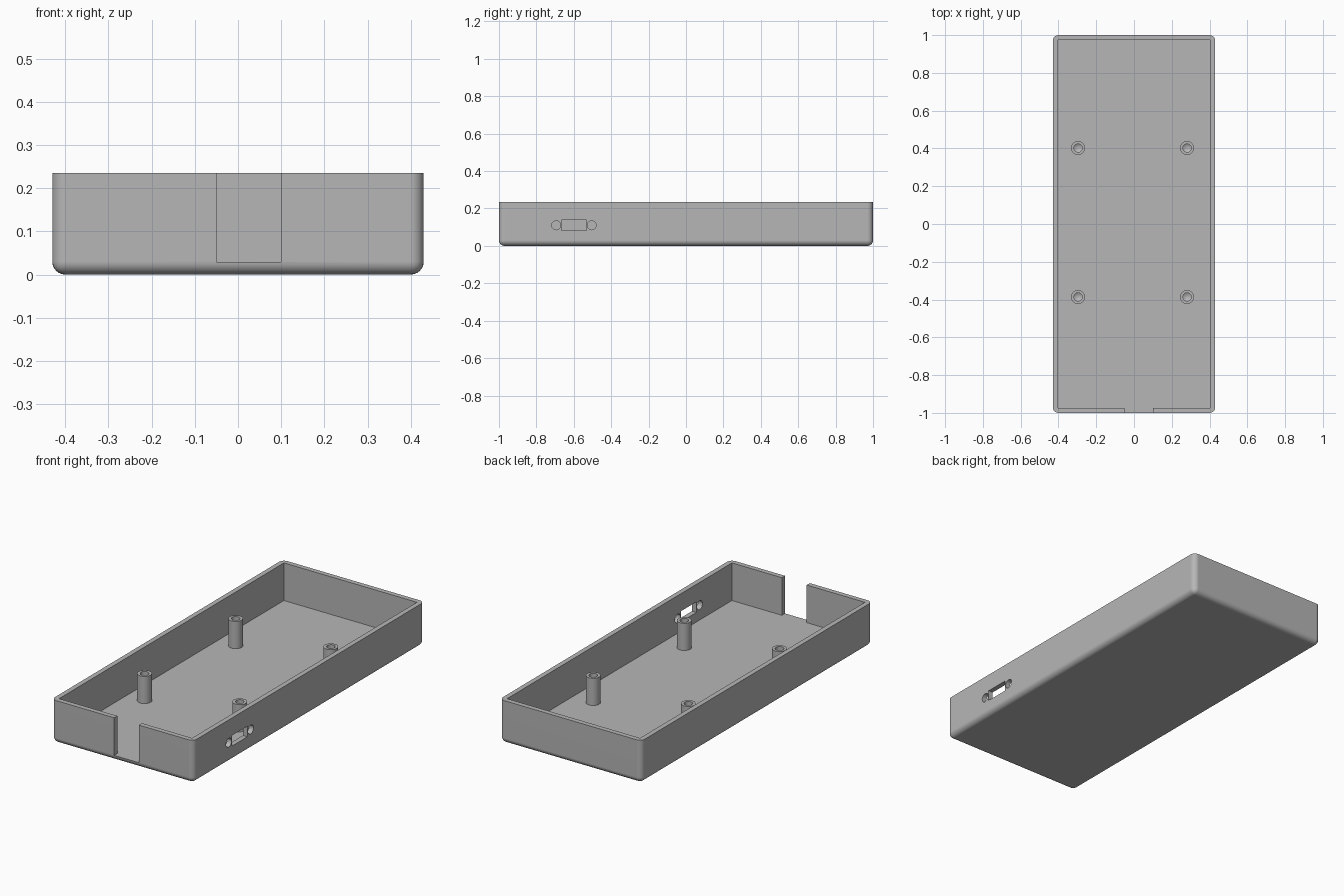
import bpy, bmesh, math
from mathutils import Matrix, Vector

cube = bpy.data.objects.get("Cube")
if cube:
    bpy.data.objects.remove(cube, do_unlink=True)

# Overall sizes
HALF_X, HALF_Y, HEIGHT = 0.43, 1.0, 0.235
WALL, FLOOR, ROUND = 0.027, 0.029, 0.03

grey = bpy.data.materials.new("plain grey")
grey.use_nodes = True
grey.diffuse_color = (0.47, 0.47, 0.47, 1)
grey.node_tree.nodes["Principled BSDF"].inputs["Base Color"].default_value = grey.diffuse_color


def make_object(name, bm):
    bmesh.ops.recalc_face_normals(bm, faces=bm.faces)
    mesh = bpy.data.meshes.new(name)
    bm.to_mesh(mesh)
    bm.free()
    mesh.materials.append(grey)
    obj = bpy.data.objects.new(name, mesh)
    bpy.context.collection.objects.link(obj)
    return obj


def box_mesh(low, high):
    low, high = Vector(low), Vector(high)
    bm = bmesh.new()
    bmesh.ops.create_cube(bm, size=1)
    bmesh.ops.scale(bm, vec=high - low, verts=bm.verts)
    bmesh.ops.translate(bm, vec=(low + high) / 2, verts=bm.verts)
    return bm


def select_only(obj):
    bpy.ops.object.select_all(action='DESELECT')
    obj.select_set(True)
    bpy.context.view_layer.objects.active = obj


def cut(target, cutter):
    cutter.hide_render = True
    mod = target.modifiers.new("cut", 'BOOLEAN')
    mod.operation, mod.solver, mod.object = 'DIFFERENCE', 'EXACT', cutter
    select_only(target)
    bpy.ops.object.modifier_apply(modifier=mod.name)
    bpy.data.objects.remove(cutter, do_unlink=True)


# Outer shell: all edges rounded except the open top rim
bm = box_mesh((-HALF_X, -HALF_Y, 0), (HALF_X, HALF_Y, HEIGHT))
edges = [e for e in bm.edges if min(v.co.z for v in e.verts) < 0.01]
bmesh.ops.bevel(bm, geom=edges, offset=ROUND, segments=6, profile=0.5, affect='EDGES')
tray = make_object("tray", bm)

# Inner cavity
inner_x, inner_y = HALF_X - WALL, HALF_Y - WALL
cut(tray, make_object("cavity_cutter", box_mesh(
    (-inner_x, -inner_y, FLOOR), (inner_x, inner_y, HEIGHT + 0.1))))

# Cable slot in the front wall
cut(tray, make_object("slot_cutter", box_mesh(
    (-0.05, -HALF_Y - 0.1, FLOOR), (0.1, -inner_y + 0.05, HEIGHT + 0.1))))

# Connector opening and its two screw holes in the +x wall
PORT_Y, PORT_Z = -0.599, 0.11
cut(tray, make_object("port_cutter", box_mesh(
    (HALF_X - 0.06, PORT_Y - 0.066, PORT_Z - 0.029),
    (HALF_X + 0.06, PORT_Y + 0.066, PORT_Z + 0.029))))
for side in (-1, 1):
    bm = bmesh.new()
    place = Matrix.Translation((HALF_X, PORT_Y + side * 0.095, PORT_Z))
    bmesh.ops.create_cone(bm, cap_ends=True, segments=24, radius1=0.024, radius2=0.024,
                          depth=0.12, matrix=place @ Matrix.Rotation(math.pi / 2, 4, 'Y'))
    cut(tray, make_object("screw_hole_cutter", bm))

select_only(tray)
bpy.ops.object.shade_smooth_by_angle(angle=math.radians(35))
weighted = tray.modifiers.new("even shading", 'WEIGHTED_NORMAL')
weighted.keep_sharp = True


# Hollow mounting posts, turned from a profile of radius and height
def make_post(name, x, y):
    profile = [(0.037, FLOOR - 0.005), (0.037, 0.178), (0.022, 0.178), (0.022, 0.06), (0, 0.045)]
    bm = bmesh.new()
    verts = [bm.verts.new((r, 0, z)) for r, z in profile]
    chain = [bm.edges.new(pair) for pair in zip(verts, verts[1:])]
    bmesh.ops.spin(bm, geom=verts + chain, axis=(0, 0, 1), cent=(0, 0, 0),
                   angle=math.tau, steps=16, use_duplicate=False)
    bmesh.ops.remove_doubles(bm, verts=bm.verts, dist=0.0005)
    rim = [e for e in bm.edges if e.is_boundary]
    bmesh.ops.contextual_create(bm, geom=rim)
    post = make_object(name, bm)
    post.location = (x, y, 0)
    select_only(post)
    bpy.ops.object.shade_smooth_by_angle(angle=math.radians(30))


for end, y in (("front", -0.386), ("back", 0.402)):
    for side, x in (("right", -0.296), ("left", 0.281)):
        make_post(f"{end}_{side}_post", x, y)
